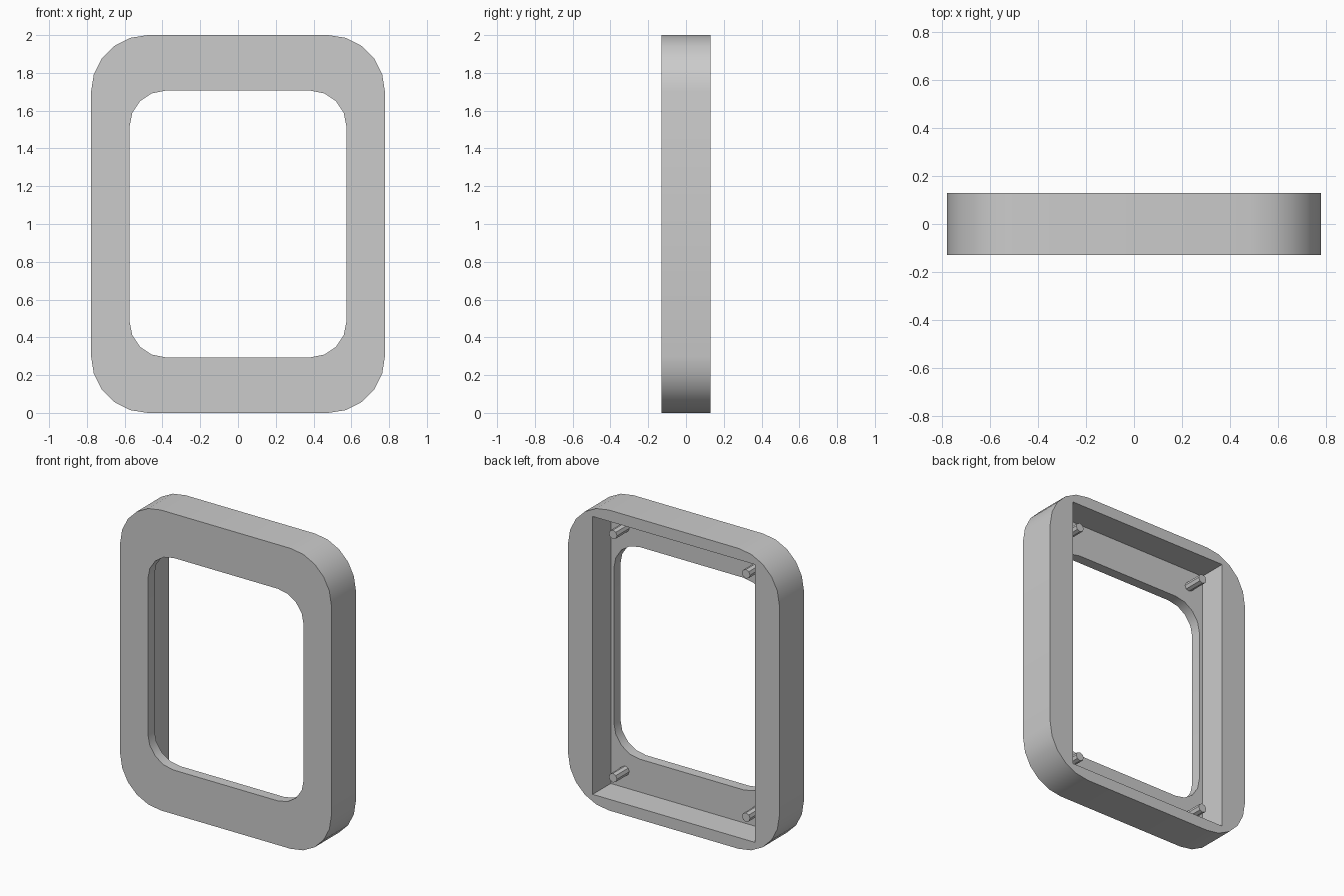
import bpy
import bmesh
import math

cube = bpy.data.objects.get("Cube")
if cube:
    bpy.data.objects.remove(cube, do_unlink=True)

grey = bpy.data.materials.new("plain grey")
grey.use_nodes = True
colour = (0.6, 0.6, 0.6, 1)
grey.diffuse_color = colour
grey.node_tree.nodes["Principled BSDF"].inputs["Base Color"].default_value = colour

FRONT, BACK = -0.129, 0.129
FLOOR = FRONT + 0.068      # inner face of the front plate
MID = 1.0                  # height of the frame's centre


def rounded_rect(half_w, half_h, radius, steps):
    """Outline as (x, z) points; radius 0 gives square corners."""
    if radius == 0:
        return [(half_w, half_h), (-half_w, half_h), (-half_w, -half_h), (half_w, -half_h)]
    points = []
    for i, (sx, sz) in enumerate([(1, 1), (-1, 1), (-1, -1), (1, -1)]):
        for k in range(steps + 1):
            a = math.pi / 2 * (i + k / steps)
            points.append((sx * (half_w - radius) + radius * math.cos(a),
                           sz * (half_h - radius) + radius * math.sin(a)))
    return points


def prism(name, outline, y0, y1, cx=0, cz=MID):
    """Extrude an (x, z) outline along y."""
    bm = bmesh.new()
    face = bm.faces.new([bm.verts.new((cx + x, y0, cz + z)) for x, z in outline])
    moved = bmesh.ops.extrude_face_region(bm, geom=[face], use_keep_orig=True)["geom"]
    for v in moved:
        if isinstance(v, bmesh.types.BMVert):
            v.co.y = y1
    bmesh.ops.recalc_face_normals(bm, faces=bm.faces)
    mesh = bpy.data.meshes.new(name)
    bm.to_mesh(mesh)
    bm.free()
    mesh.materials.append(grey)
    obj = bpy.data.objects.new(name, mesh)
    bpy.context.collection.objects.link(obj)
    return obj


# Frame body with a rounded window and a square-cornered rear recess
frame = prism("frame", rounded_rect(0.778, 1.0, 0.3, 5), FRONT, BACK)
cutters = [
    prism("window_cutter", rounded_rect(0.574, 0.706, 0.19, 4), FRONT - 0.1, BACK + 0.1),
    prism("recess_cutter", rounded_rect(0.597, 0.925, 0, 0), FLOOR, BACK + 0.2),
]
for cutter in cutters:
    cutter.hide_render = True
    mod = frame.modifiers.new(cutter.name, 'BOOLEAN')
    mod.operation = 'DIFFERENCE'
    mod.solver = 'EXACT'
    mod.object = cutter

# Bake the cuts, then drop the cutters
depsgraph = bpy.context.evaluated_depsgraph_get()
cut_mesh = bpy.data.meshes.new_from_object(frame.evaluated_get(depsgraph))
frame.modifiers.clear()
frame.data = cut_mesh
for cutter in cutters:
    bpy.data.objects.remove(cutter, do_unlink=True)

# Rounded corners shade smoothly, other edges stay sharp
bpy.ops.object.select_all(action='DESELECT')
frame.select_set(True)
bpy.context.view_layer.objects.active = frame
bpy.ops.object.shade_smooth_by_angle(angle=math.radians(30))

# Four mounting pegs standing on the recess floor
octagon = [(0.03 * math.cos(math.tau * i / 8), 0.03 * math.sin(math.tau * i / 8))
           for i in range(8)]
for side, sx in (("left", 1), ("right", -1)):
    for level, sz in (("upper", 1), ("lower", -1)):
        prism(f"{level}_{side}_peg", octagon, FLOOR - 0.01, FLOOR + 0.13,
              sx * 0.49, MID + sz * 0.81)
